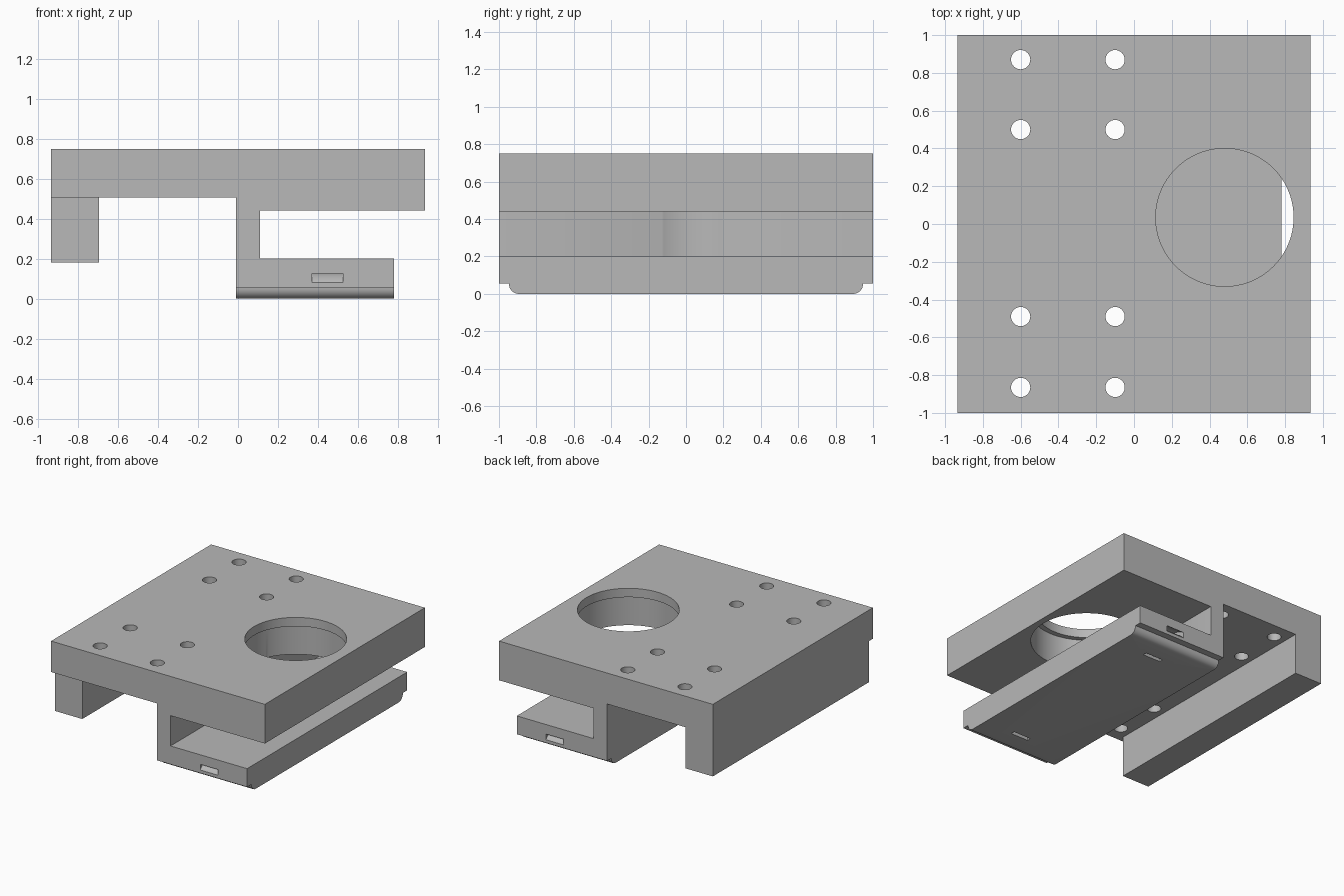
import bpy, bmesh
from math import cos, sin, pi, radians
from mathutils import Vector

cube = bpy.data.objects.get("Cube")
if cube:
    bpy.data.objects.remove(cube, do_unlink=True)

grey = bpy.data.materials.new("matte grey")
grey.use_nodes = True
colour = (0.48, 0.48, 0.48, 1)
grey.diffuse_color = colour
grey.node_tree.nodes["Principled BSDF"].inputs["Base Color"].default_value = colour


def prism(name, rings, axis, start, end):
    """Extrude a 2D outline (with an optional second ring as its hole) along an axis."""
    def place(p, t):
        u, v = p
        return {"x": (t, u, v), "y": (u, t, v), "z": (u, v, t)}[axis]

    bm = bmesh.new()
    loops = [[[bm.verts.new(place(p, t)) for p in ring] for ring in rings]
             for t in (start, end)]
    count = len(rings[0])
    for a, b in zip(*loops):
        for i in range(count):
            j = (i + 1) % count
            bm.faces.new((a[i], a[j], b[j], b[i]))
    for cap in loops:
        if len(cap) == 1:
            bm.faces.new(cap[0])
        else:
            for i in range(count):
                j = (i + 1) % count
                bm.faces.new((cap[0][i], cap[0][j], cap[1][j], cap[1][i]))
    bmesh.ops.recalc_face_normals(bm, faces=bm.faces)
    mesh = bpy.data.meshes.new(name)
    bm.to_mesh(mesh)
    bm.free()
    obj = bpy.data.objects.new(name, mesh)
    bpy.context.collection.objects.link(obj)
    mesh.materials.append(grey)
    return obj


def circle(cx, cy, r, n):
    return [(cx + r * cos(2 * pi * i / n), cy + r * sin(2 * pi * i / n)) for i in range(n)]


# Mounting bracket: plate, side rail, post and lower tray in one profile
profile = [(-0.935, 0.18), (-0.695, 0.18), (-0.695, 0.505), (-0.01, 0.505),
           (-0.01, 0), (0.78, 0), (0.78, 0.2), (0.11, 0.2), (0.11, 0.44),
           (0.935, 0.44), (0.935, 0.75), (-0.935, 0.75)]
bracket = prism("mounting_bracket", [profile], "y", -1, 1)
cutters = []

# Front end of the side rail stops short of the plate
rail_end = [(-1, 0.1), (-0.6, 0.1), (-0.6, 0.505), (-1, 0.505)]
cutters.append(prism("rail_end_cutter", [rail_end], "y", -1.1, -0.953))

# Large bore: narrow lip at the top, wider below, grooving the post
cutters.append(prism("bore_cutter", [circle(0.48, 0.035, 0.405, 96)], "z", 0.2, 0.68))
cutters.append(prism("lip_cutter", [circle(0.48, 0.035, 0.365, 96)], "z", 0.6, 0.9))

# Screw holes
for x in (-0.6, -0.1):
    for y in (-0.865, -0.49, 0.5, 0.87):
        cutters.append(prism("screw_cutter", [circle(x, y, 0.051, 32)], "z", 0.4, 0.9))

# Both tray ends: rounded step underneath and a curved strap slot
for side in (-1, 1):
    arc = [(side * (0.895 + 0.052 * sin(a)), 0.055 - 0.055 * cos(a))
           for a in (i * pi / 16 for i in range(9))]
    step = [(side * 1.1, 0.055), (side * 1.1, -0.1), (side * 0.895, -0.1)] + arc
    cutters.append(prism("step_cutter", [step], "x", -0.1, 0.9))
    slot = [circle(side * 0.895, 0, r, 64) for r in (0.163, 0.132)]
    cutters.append(prism("strap_slot_cutter", slot, "x", 0.37, 0.525))

# Cut everything out of the bracket
bpy.context.view_layer.objects.active = bracket
for cutter in cutters:
    cutter.hide_render = True
    mod = bracket.modifiers.new("cut", "BOOLEAN")
    mod.operation = "DIFFERENCE"
    mod.solver = "EXACT"
    mod.object = cutter
    bpy.ops.object.modifier_apply(modifier=mod.name)
    bpy.data.objects.remove(cutter, do_unlink=True)

# Smooth bores, crisp edges
bpy.ops.object.select_all(action="DESELECT")
bracket.select_set(True)
bpy.ops.object.shade_smooth_by_angle(angle=radians(30))
